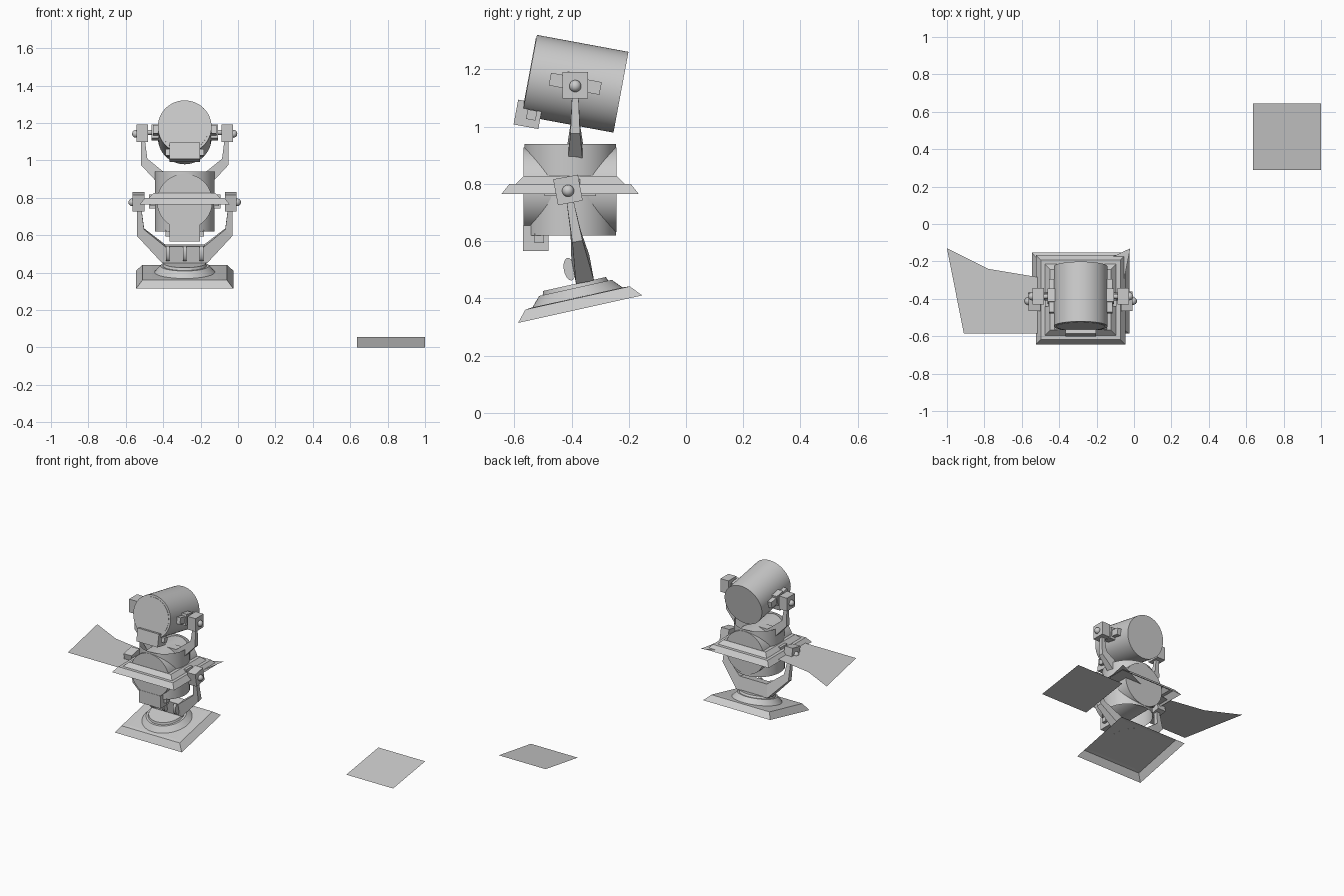
import bpy, bmesh
from math import radians, pi, sin, cos
from mathutils import Matrix, Vector

if "Cube" in bpy.data.objects:
    bpy.data.objects.remove(bpy.data.objects["Cube"])

CX = -0.285
T, R = Matrix.Translation, Matrix.Rotation


def add(name, bm, m=Matrix(), smooth=False):
    bmesh.ops.recalc_face_normals(bm, faces=bm.faces)
    me = bpy.data.meshes.new(name)
    bm.to_mesh(me)
    bm.free()
    ob = bpy.data.objects.new(name, me)
    bpy.context.collection.objects.link(ob)
    me.transform(m)
    if smooth:
        bpy.context.view_layer.objects.active = ob
        ob.select_set(True)
        bpy.ops.object.shade_smooth_by_angle(angle=radians(35))
        ob.select_set(False)
    return ob


def box(name, c, s, m=Matrix()):
    bm = bmesh.new()
    bmesh.ops.create_cube(bm, size=1, matrix=T(c) @ Matrix.Diagonal((*s, 1)))
    return add(name, bm, m)


def cyl(name, c, r, d, axis, m=Matrix(), r2=None, caps=True, n=48):
    rot = {'X': R(pi / 2, 4, 'Y'), 'Y': R(pi / 2, 4, 'X'), 'Z': Matrix()}[axis]
    bm = bmesh.new()
    bmesh.ops.create_cone(bm, cap_ends=caps, segments=n, radius1=r, radius2=r if r2 is None else r2,
                          depth=d, matrix=T(c) @ rot)
    return add(name, bm, m, True)


def ball(name, c, r, m):
    bm = bmesh.new()
    bmesh.ops.create_uvsphere(bm, u_segments=16, v_segments=10, radius=r, matrix=T(c))
    return add(name, bm, m, True)


def stepped_plate(name, rings, m):
    """Hollow square plate; rings are (half x, half y, z), closed at the top."""
    bm = bmesh.new()
    loops = [[bm.verts.new((a * hx, b * hy, z)) for a, b in ((-1, -1), (1, -1), (1, 1), (-1, 1))]
             for hx, hy, z in rings]
    for lo, hi in zip(loops, loops[1:]):
        for i in range(4):
            j = (i + 1) % 4
            bm.faces.new((lo[i], lo[j], hi[j], hi[i]))
    bm.faces.new(loops[-1])
    return add(name, bm, m)


def sheet(name, pts):
    bm = bmesh.new()
    bm.faces.new([bm.verts.new(p) for p in pts])
    return add(name, bm)


def yoke(name, m, k):
    """U-shaped fork hung from a pivot at the origin, thicker towards its foot."""
    outer = [(0.255, -0.03), (0.255, -0.18), (0.12, -0.325)]
    inner = [(0.232, -0.03), (0.217, -0.145), (0.105, -0.235)]
    out = outer + [(-x, z) for x, z in reversed(outer)]
    inn = inner + [(-x, z) for x, z in reversed(inner)]
    bm = bmesh.new()
    rows = []
    for (xo, zo), (xi, zi) in zip(out, inn):
        t = 0.012 + 0.045 * max(0, -zo - 0.03) / 1.1 + (0.008 if zo < -0.3 else 0)
        rows.append([bm.verts.new((x * k, y * k, z * k)) for x, y, z in
                     ((xo, -t, zo), (xo, t, zo), (xi, t, zi), (xi, -t, zi))])
    for a, b in zip(rows, rows[1:]):
        for i in range(4):
            j = (i + 1) % 4
            bm.faces.new((a[i], a[j], b[j], b[i]))
    bm.faces.new(rows[0])
    bm.faces.new(rows[-1])
    add(name + "_fork", bm, m)
    # pivot blocks, end knobs
    for s in (-1, 1):
        box(name + "_pivot_block", (s * 0.247 * k, 0, 0.003), (0.062, 0.088, 0.092), m)
        ball(name + "_knob", (s * (0.247 * k + 0.033), 0, 0), 0.021, m)


def lamp_fittings(name, m, pivot_x, side_x, box_c):
    """Side brackets, axle stubs and control box under the front."""
    for s in (-1, 1):
        box(name + "_side_bracket", (s * side_x, 0, 0), (0.03, 0.18, 0.045), m)
        box(name + "_bracket_pad", (s * side_x, 0, 0), (0.045, 0.07, 0.075), m)
        cyl(name + "_axle", (s * (side_x + pivot_x) / 2, 0, 0), 0.014, pivot_x - side_x, 'X', m, n=16)
        box(name + "_control_knob", (s * 0.088, box_c[1] + 0.012, box_c[2]), (0.03, 0.034, 0.034), m)
    bx = box(name + "_control_box", box_c, (0.165, 0.088, 0.088), m)
    return bx


# upper lamp, tilted upward
up = T((CX, -0.387, 1.15)) @ R(radians(-10.5), 4, 'X')
cyl("upper_lamp_drum", (0, 0, 0), 0.1435, 0.325, 'Y', up, n=64)
cyl("upper_lamp_lens", (0, -0.163, 0), 0.13, 0.003, 'Y', up, n=64)
lamp_fittings("upper_lamp", up, 0.21, 0.155, (0, -0.142, -0.135))
yoke("upper", T((CX, -0.387, 1.142)), 0.92)

# lower lamp: front-facing drum crossed by an upright drum
low = T((CX, -0.405, 0.78))
cyl("lower_lamp_drum", (0, 0, 0), 0.148, 0.324, 'Y', low, n=64)
cyl("lower_lamp_upright_drum", (0, 0, 0), 0.16, 0.32, 'Z', low, caps=False, n=64)
lamp_fittings("lower_lamp", low, 0.22, 0.168, (0, -0.12, -0.17))

# lower yoke, leaning with the base
lean = T((CX, -0.412, 0.776)) @ R(radians(10.5), 4, 'X')
yoke("lower", lean, 1.0)

# rounded fins on the front of the lower fork
for x in (-0.09, 0.0, 0.09):
    bm = bmesh.new()
    bmesh.ops.create_cone(bm, cap_ends=True, segments=20, radius1=0.02, radius2=0.02, depth=0.02,
                          matrix=T((x, -0.045, -0.27)) @ Matrix.Diagonal((1, 1, 2, 1)) @ R(pi / 2, 4, 'Y'))
    add("fork_fin", bm, lean, True)

# tilted base with a round turntable
base = T((CX, -0.37, 0.3625)) @ R(radians(12.5), 4, 'X')
stepped_plate("base_plate", [(0.26, 0.222, 0), (0.225, 0.187, 0.04), (0.175, 0.165, 0.042)], base)
cyl("base_turntable", (0, 0, 0.058), 0.163, 0.036, 'Z', base, r2=0.13)
cyl("base_turntable_cap", (0, 0, 0.082), 0.118, 0.016, 'Z', base, r2=0.112)

# middle platform around the lower lamp
stepped_plate("middle_platform", [(0.24, 0.24, 0), (0.212, 0.212, 0.035), (0.19, 0.19, 0.035),
                                  (0.163, 0.163, 0.062)], T((CX, -0.405, 0.765)))

# thin fan sheet passing through the platform, and loose sheet near the ground
sheet("fan_sheet", [(-1, -0.13, 0.777), (-0.91, -0.585, 0.777), (-0.11, -0.585, 0.777),
                    (-0.02, -0.13, 0.777), (-0.25, -0.24, 0.777), (-0.51, -0.285, 0.777),
                    (-0.78, -0.24, 0.777)])
sheet("ground_sheet", [(0.637, 0.29, 0), (1, 0.29, 0), (1, 0.645, 0.055), (0.637, 0.645, 0.055)])
